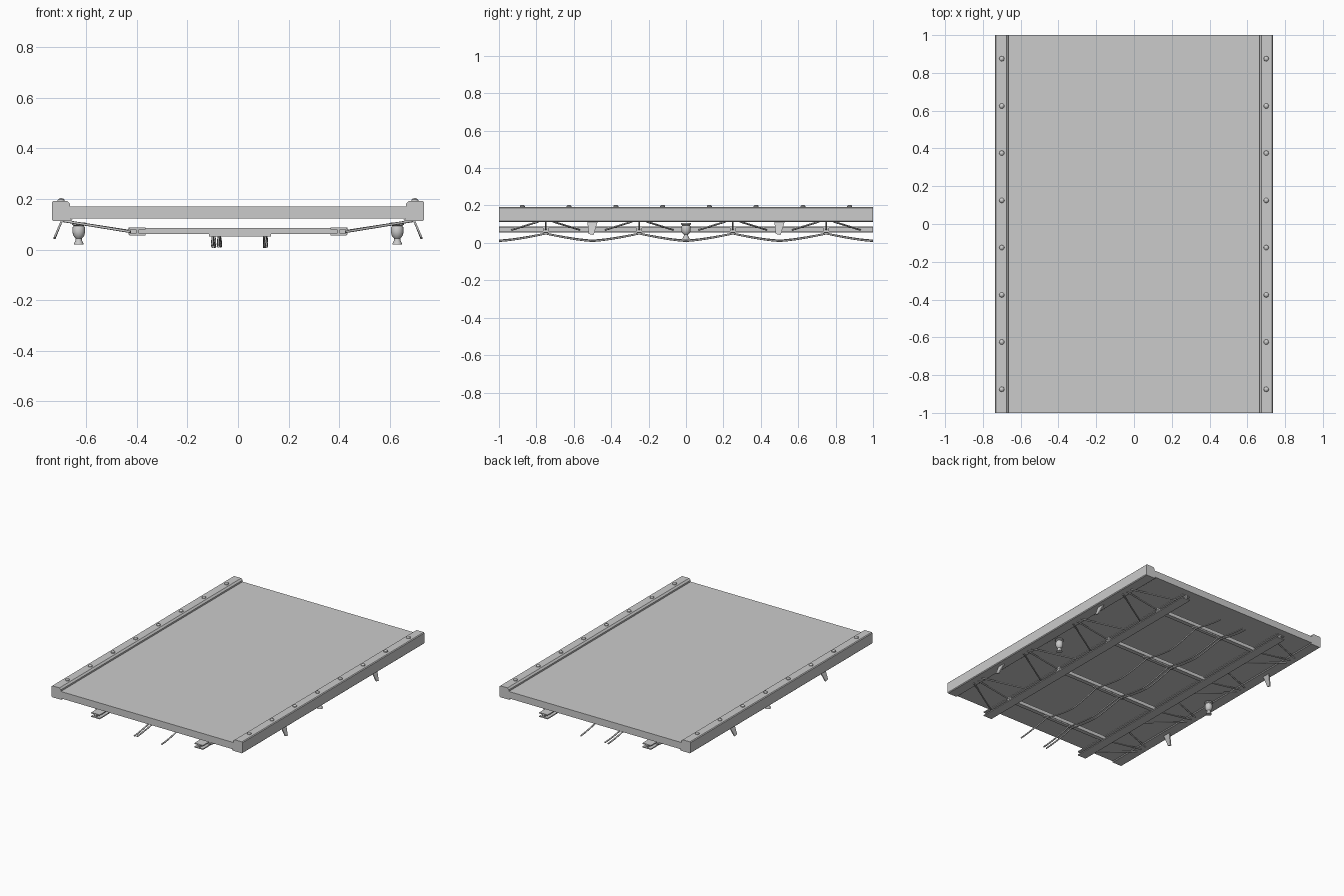
import bpy, bmesh, math
from mathutils import Vector

if "Cube" in bpy.data.objects:
    bpy.data.objects.remove(bpy.data.objects["Cube"])


def finish(name, bm, smooth=False):
    bmesh.ops.recalc_face_normals(bm, faces=bm.faces)
    me = bpy.data.meshes.new(name)
    bm.to_mesh(me)
    bm.free()
    ob = bpy.data.objects.new(name, me)
    bpy.context.collection.objects.link(ob)
    if smooth:
        bpy.ops.object.select_all(action='DESELECT')
        ob.select_set(True)
        bpy.context.view_layer.objects.active = ob
        bpy.ops.object.shade_smooth_by_angle(angle=math.radians(35))
    return ob


def box(name, lo, hi):
    bm = bmesh.new()
    bmesh.ops.create_cube(bm, size=1)
    for v in bm.verts:
        v.co = Vector([(a + b) / 2 + c * (b - a) for a, b, c in zip(lo, hi, v.co)])
    return finish(name, bm)


def extrude_y(name, profile, y0, y1):
    bm = bmesh.new()
    face = bm.faces.new([bm.verts.new((x, y0, z)) for x, z in profile])
    new = bmesh.ops.extrude_face_region(bm, geom=[face])['geom']
    bmesh.ops.translate(bm, vec=(0, y1 - y0, 0),
                        verts=[v for v in new if isinstance(v, bmesh.types.BMVert)])
    return finish(name, bm)


def lathe(name, profile, x, y, segments=16):
    bm = bmesh.new()
    vs = [bm.verts.new((r, 0, z)) for r, z in profile]
    edges = [bm.edges.new(p) for p in zip(vs, vs[1:])]
    bmesh.ops.spin(bm, geom=vs + edges, cent=(0, 0, 0), axis=(0, 0, 1),
                   angle=math.tau, steps=segments)
    bmesh.ops.remove_doubles(bm, verts=bm.verts, dist=1e-5)
    bmesh.ops.translate(bm, verts=bm.verts, vec=(x, y, 0))
    return finish(name, bm, True)


def tube(name, points, radius, resolution=2):
    cu = bpy.data.curves.new(name, 'CURVE')
    cu.dimensions = '3D'
    cu.bevel_depth = radius
    cu.bevel_resolution = resolution
    cu.use_fill_caps = True
    sp = cu.splines.new('POLY')
    sp.points.add(len(points) - 1)
    for p, co in zip(sp.points, points):
        p.co = (*co, 1)
    ob = bpy.data.objects.new(name, cu)
    bpy.context.collection.objects.link(ob)
    return ob


bays = (-0.75, -0.25, 0.25, 0.75)

# Walkway slab
box('deck', (-0.672, -1, 0.122), (0.672, 1, 0.17))

rail = [(0.735, 0.117), (0.735, 0.187), (0.73, 0.192), (0.675, 0.192), (0.664, 0.181),
        (0.664, 0.122), (0.654, 0.118), (0.66, 0.113), (0.73, 0.112)]
beam = [(0.365, 0.056), (0.43, 0.056), (0.43, 0.063), (0.403, 0.063), (0.403, 0.08),
        (0.43, 0.08), (0.43, 0.087), (0.365, 0.087), (0.365, 0.08), (0.392, 0.08),
        (0.392, 0.063), (0.365, 0.063)]
lamp = [(0, 0.106), (0.027, 0.106), (0.027, 0.098), (0.02, 0.094), (0.024, 0.088),
        (0.025, 0.07), (0.022, 0.055), (0.012, 0.044), (0.012, 0.036), (0.018, 0.026),
        (0.019, 0.019), (0, 0.019)]

for s in (-1, 1):
    # Edge rails and underside I-beams
    extrude_y('edge_rail', [(s * x, z) for x, z in rail], -1, 1)
    extrude_y('long_beam', [(s * x, z) for x, z in beam], -1, 1)
    # Domed bolts on the rails
    for i in range(8):
        lathe('rail_bolt', [(0.014, 0.19), (0.013, 0.197), (0.008, 0.202), (0, 0.204)],
              s * 0.70, -0.875 + 0.25 * i, 12)
    # Hanging lamp
    lathe('lamp', lamp, s * 0.63, 0)
    # Struts between rails and beams
    for y in bays:
        box('strut_bracket', (min(s * 0.415, s * 0.433), y - 0.014, 0.06),
            (max(s * 0.415, s * 0.433), y + 0.014, 0.088))
        tube('cross_strut', [(s * 0.43, y, 0.073), (s * 0.69, y, 0.113)], 0.005)
        for d in (-1, 1):
            tube('diagonal_strut', [(s * 0.425, y + d * 0.18, 0.07),
                                    (s * 0.69, y + d * 0.04, 0.113)], 0.005)
    # Tapered tabs leaning outwards
    for y in (-0.5, 0.5):
        bm = bmesh.new()
        rings = []
        for dx in (0, 0.008):
            rings.append([bm.verts.new((s * (x + dx), y + dy, z)) for x, dy, z in
                          [(0.692, -0.028, 0.116), (0.692, 0.028, 0.116),
                           (0.722, 0.006, 0.042), (0.722, -0.02, 0.048)]])
        bm.faces.new(rings[0])
        bm.faces.new(rings[1])
        for i in range(4):
            j = (i + 1) % 4
            bm.faces.new((rings[0][i], rings[0][j], rings[1][j], rings[1][i]))
        finish('side_tab', bm)

# Cross beams with cable hanger plates
for y in bays:
    box('cross_beam', (-0.425, y - 0.015, 0.061), (0.425, y + 0.015, 0.085))
    box('cable_hanger', (-0.115, y - 0.012, 0.052), (0.13, y + 0.012, 0.061))

# Cables sagging between the hangers
for x, low in ((-0.096, 0.011), (-0.073, 0.013), (0.108, 0.01)):
    pts = []
    for i in range(65):
        y = -1 + i / 32
        t = ((y + 0.75) % 0.5) / 0.25 - 1
        pts.append((x + 0.005 * math.sin(7 * y + 20 * x), y,
                    low + (0.05 - low) * abs(t) ** 1.4))
    tube('cable', pts, 0.005)
